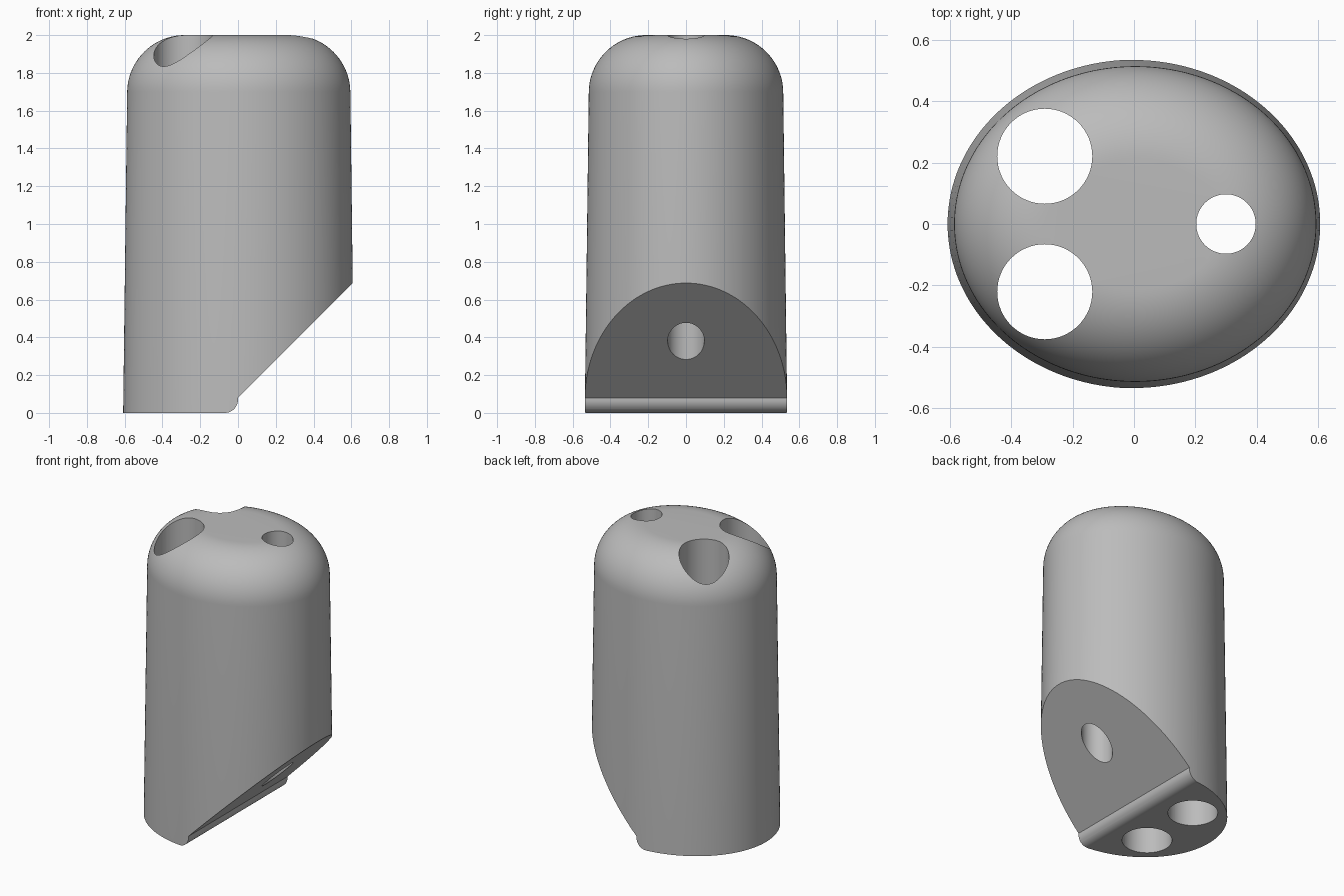
import bpy, bmesh
from math import sin, cos, pi, hypot

old = bpy.data.objects.get("Cube")
if old:
    bpy.data.objects.remove(old, do_unlink=True)

HEIGHT, FILLET, SEGMENTS = 2.0, 0.3, 160
CENTRE_X = 0.004

grey = bpy.data.materials.new("plain grey")
grey.use_nodes = True
grey.diffuse_color = (0.5, 0.5, 0.5, 1)
grey.node_tree.nodes["Principled BSDF"].inputs["Base Color"].default_value = (0.5, 0.5, 0.5, 1)


def make_object(name, bm):
    bmesh.ops.recalc_face_normals(bm, faces=bm.faces)
    mesh = bpy.data.meshes.new(name)
    bm.to_mesh(mesh)
    bm.free()
    mesh.materials.append(grey)
    obj = bpy.data.objects.new(name, mesh)
    bpy.context.collection.objects.link(obj)
    return obj


def oval_ring(bm, z, inset):
    """Drafted oval at height z, moved inward along its normal."""
    a, b = 0.612 - 0.0125 * z, 0.536 - 0.0125 * z
    ring = []
    for i in range(SEGMENTS):
        c, s = cos(2 * pi * i / SEGMENTS), sin(2 * pi * i / SEGMENTS)
        length = hypot(b * c, a * s)
        x = a * c - inset * b * c / length
        y = b * s - inset * a * s / length
        ring.append(bm.verts.new((CENTRE_X + x, y, z)))
    return ring


# Oval body with a rounded top rim
bm = bmesh.new()
rings = [oval_ring(bm, 0, 0)]
STEPS = 20
for k in range(STEPS + 1):
    t = pi / 2 * k / STEPS
    rings.append(oval_ring(bm, HEIGHT - FILLET * (1 - sin(t)), FILLET * (1 - cos(t))))
for low, high in zip(rings, rings[1:]):
    for i in range(SEGMENTS):
        j = (i + 1) % SEGMENTS
        bm.faces.new((low[i], low[j], high[j], high[i]))
bm.faces.new(rings[0])
bm.faces.new(rings[-1])
body = make_object("body", bm)


def prism_cutter(name, points):
    """Side profile in x and z, extended across the whole depth."""
    bm = bmesh.new()
    face = bm.faces.new([bm.verts.new((x, -1, z)) for x, z in points])
    out = bmesh.ops.extrude_face_region(bm, geom=[face])
    bmesh.ops.translate(bm, vec=(0, 2, 0),
                        verts=[v for v in out["geom"] if isinstance(v, bmesh.types.BMVert)])
    return make_object(name, bm)


def hole_cutter(name, x, y, radius):
    bm = bmesh.new()
    bmesh.ops.create_cone(bm, cap_ends=True, segments=64, radius1=radius,
                          radius2=radius, depth=3)
    bmesh.ops.translate(bm, verts=bm.verts, vec=(x, y, 1))
    return make_object(name, bm)


# Sloped underside, with a rounded lower lip
LIP = 0.07
lip = [(-LIP + LIP * sin(t), LIP - LIP * cos(t))
       for t in (pi / 2 * k / 10 for k in range(11))]
slope = [(-LIP, -0.2)] + lip + [(0, 0.08), (0.9, 0.98), (0.9, -0.2)]

cutters = [
    prism_cutter("slope_cutter", slope),
    hole_cutter("front_hole_cutter", -0.291, -0.221, 0.155),
    hole_cutter("back_hole_cutter", -0.291, 0.221, 0.155),
    hole_cutter("small_hole_cutter", 0.3, 0, 0.097),
]

# Cut the slope and the through holes, then drop the cutters
bpy.ops.object.select_all(action="DESELECT")
bpy.context.view_layer.objects.active = body
body.select_set(True)
for cutter in cutters:
    cutter.hide_render = True
    mod = body.modifiers.new(cutter.name, "BOOLEAN")
    mod.operation = "DIFFERENCE"
    mod.solver = "EXACT"
    mod.object = cutter
    bpy.ops.object.modifier_apply(modifier=mod.name)
    bpy.data.objects.remove(cutter, do_unlink=True)

bpy.ops.object.shade_smooth_by_angle(angle=pi / 6)
